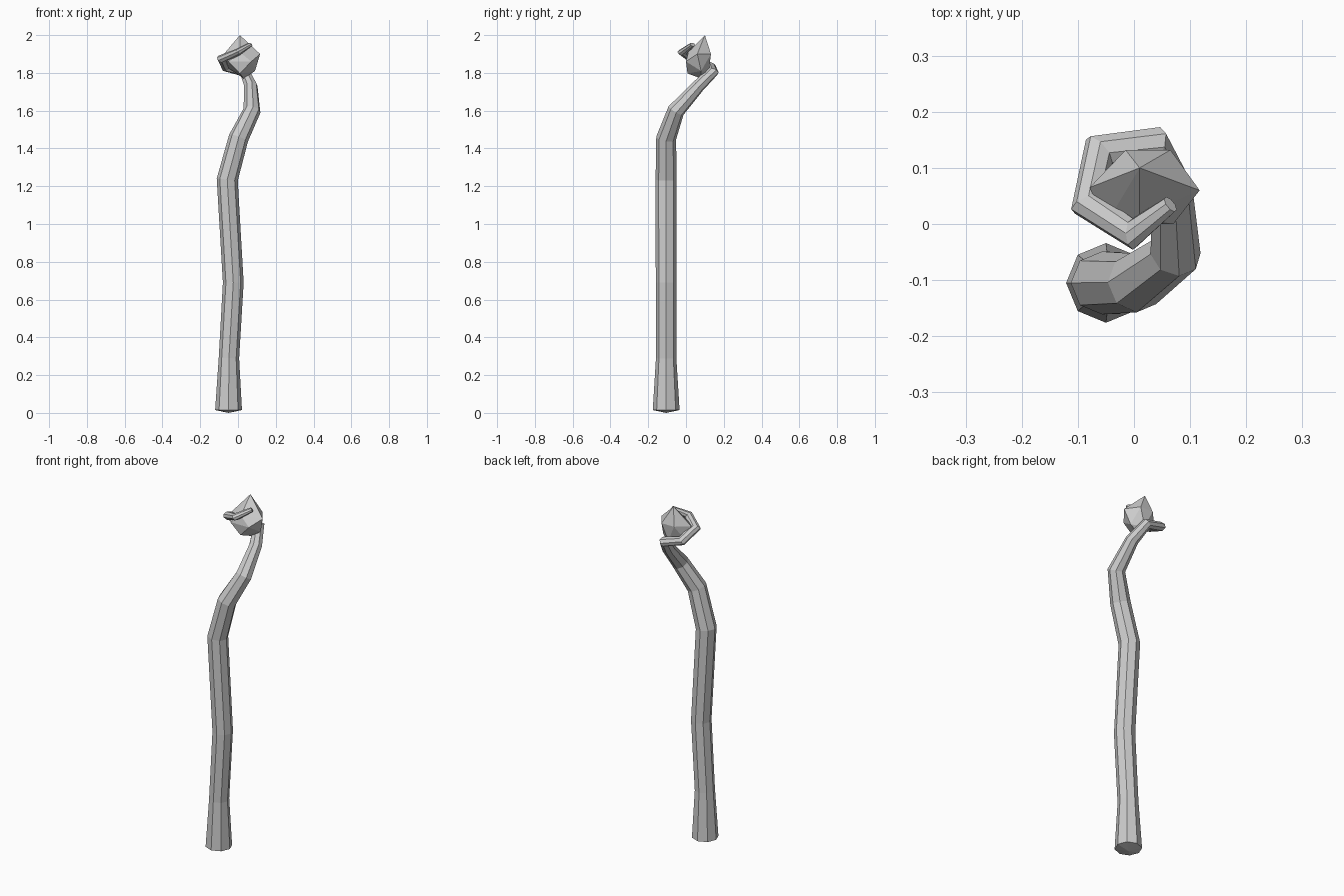
import bpy, bmesh, math
from mathutils import Vector

if "Cube" in bpy.data.objects:
    bpy.data.objects.remove(bpy.data.objects["Cube"])


def finish(bm, name):
    bmesh.ops.recalc_face_normals(bm, faces=bm.faces)
    me = bpy.data.meshes.new(name)
    bm.to_mesh(me)
    bm.free()
    ob = bpy.data.objects.new(name, me)
    bpy.context.collection.objects.link(ob)
    return ob


def tube(name, path, sides=8):
    """Sweep a tapering polygon along (x, y, z, radius, vertical squash)."""
    bm = bmesh.new()
    pts = [Vector(p[:3]) for p in path]
    side, old, rings = Vector((1, 0, 0)), Vector((0, 0, 1)), []
    for i, p in enumerate(path):
        a, b = pts[max(i - 1, 0)], pts[min(i + 1, len(pts) - 1)]
        before, after = (pts[i] - a).normalized(), (b - pts[i]).normalized()
        t = Vector((0, 0, 1)) if i == 0 else (before + after).normalized()
        side = old.rotation_difference(t) @ side
        old = t
        up = t.cross(side)
        ring = []
        for k in range(sides):
            ang = 2 * math.pi * k / sides
            off = (side * math.cos(ang) + up * math.sin(ang)) * p[3]
            off.z *= p[4]
            ring.append(bm.verts.new(pts[i] + off))
        rings.append(ring)
    for r, s in zip(rings, rings[1:]):
        for k in range(sides):
            n = (k + 1) % sides
            bm.faces.new((r[k], r[n], s[n], s[k]))
    # shallow pointed foot and flat tip
    foot = bm.verts.new(pts[0] - Vector((0, 0, pts[0].z)))
    for k in range(sides):
        bm.faces.new((rings[0][k], rings[0][(k + 1) % sides], foot))
    bm.faces.new(rings[-1])
    return finish(bm, name)


# Crooked wooden shaft ending in a flattened hook around the gem
tube("staff_shaft", [
    (-0.05, -0.105, 0.015, 0.071, 1),
    (-0.048, -0.105, 0.29, 0.054, 1),
    (-0.025, -0.105, 0.69, 0.055, 1),
    (-0.057, -0.105, 1.235, 0.056, 1),
    (0.003, -0.105, 1.455, 0.053, 1),
    (0.074, -0.053, 1.60, 0.046, 1),
    (0.068, 0.065, 1.73, 0.036, 0.9),
    (0.035, 0.140, 1.805, 0.035, 0.7),
    (-0.062, 0.130, 1.83, 0.033, 0.7),
    (-0.083, 0.035, 1.875, 0.031, 0.7),
    (-0.002, -0.018, 1.91, 0.028, 0.6),
    (0.065, 0.035, 1.95, 0.016, 0.7),
])

# Faceted gem held by the hook
bm = bmesh.new()
for co in [
    (0.01, 0.10, 2.0),
    (0.117, 0.06, 1.90), (0.065, 0.132, 1.90), (-0.015, 0.132, 1.90),
    (-0.079, 0.065, 1.895), (0.01, 0.012, 1.91),
    (-0.05, 0.0, 1.86), (0.07, 0.0, 1.86), (0.09, 0.08, 1.81),
    (0.03, 0.12, 1.80), (-0.05, 0.09, 1.825), (0.01, 0.008, 1.797),
    (0.03, 0.08, 1.77),
]:
    bm.verts.new(co)
bmesh.ops.convex_hull(bm, input=bm.verts)
finish(bm, "gem")
